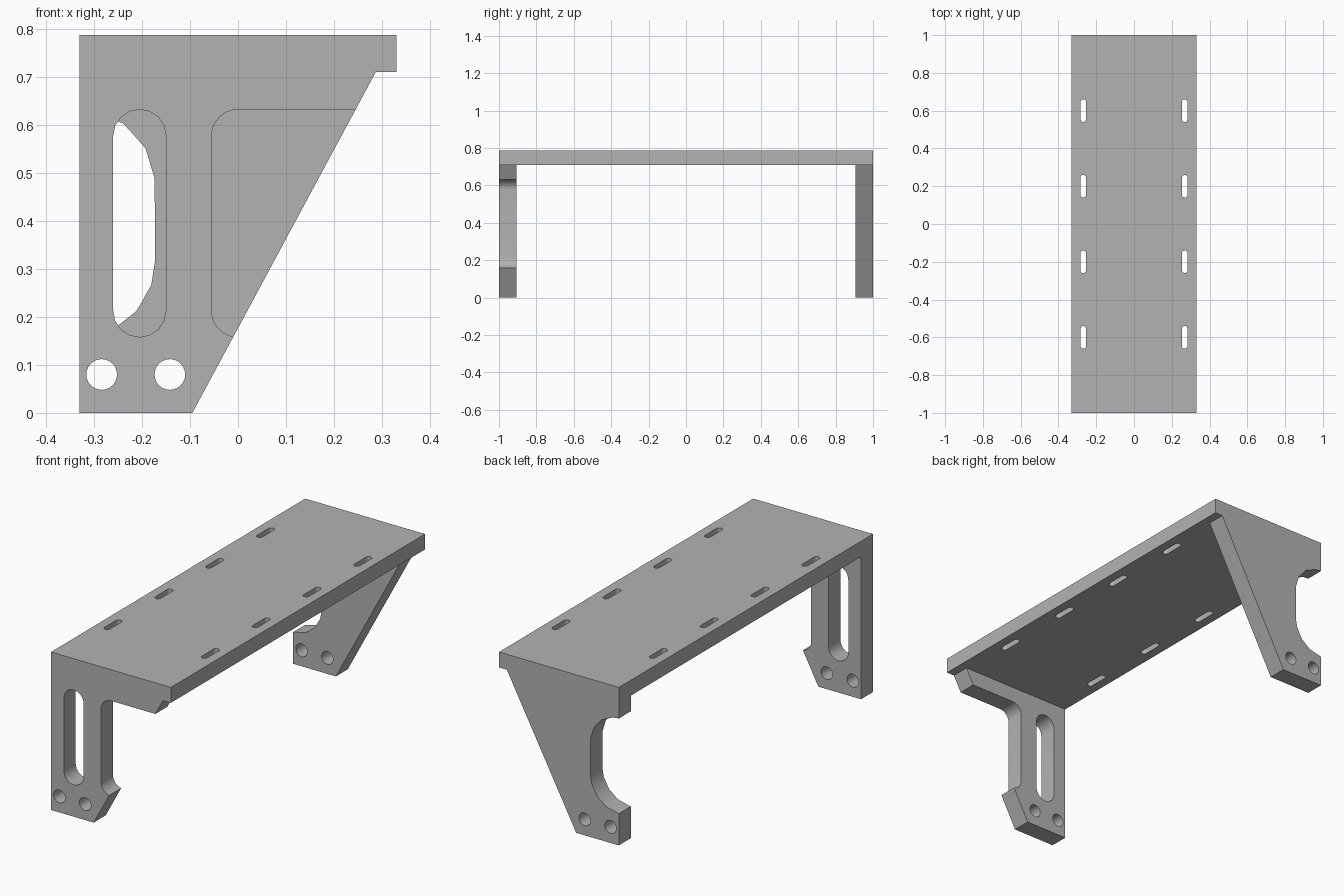
import bpy
import bmesh
from math import cos, sin, radians
from mathutils import Vector

cube = bpy.data.objects.get("Cube")
if cube:
    bpy.data.objects.remove(cube, do_unlink=True)

# Single plain grey finish
grey = bpy.data.materials.new("plain_grey")
grey.use_nodes = True
colour = (0.45, 0.45, 0.45, 1)
grey.diffuse_color = colour
grey.node_tree.nodes["Principled BSDF"].inputs["Base Color"].default_value = colour

HALF_W, HALF_L = 0.33, 1.0
TOP, DECK_BOTTOM = 0.787, 0.71
LEG_THICK = 0.094
CUT_LOW, CUT_HIGH, CUT_R = 0.158, 0.632, 0.055


def arc(cx, cy, r, angles):
    return [(cx + r * cos(radians(a)), cy + r * sin(radians(a))) for a in angles]


def sweep(start, end, steps):
    return [start + (end - start) * i / steps for i in range(steps + 1)]


def circle(cx, cy, r):
    return arc(cx, cy, r, sweep(0, 360, 24)[:-1])


def slot(cx, low, high, r):
    return (arc(cx, high - r, r, sweep(0, 180, 8))
            + arc(cx, low + r, r, sweep(180, 360, 8)))


def prism(name, loops, place, depth):
    """Fill an outline with holes, then extrude it into a solid plate."""
    bm = bmesh.new()
    for loop in loops:
        verts = [bm.verts.new(place(u, v)) for u, v in loop]
        for a, b in zip(verts, verts[1:] + verts[:1]):
            bm.edges.new((a, b))
    bmesh.ops.triangle_fill(bm, edges=bm.edges[:], use_beauty=True)
    result = bmesh.ops.extrude_face_region(bm, geom=bm.faces[:], use_keep_orig=True)
    moved = [g for g in result["geom"] if isinstance(g, bmesh.types.BMVert)]
    bmesh.ops.translate(bm, verts=moved, vec=Vector(depth))
    bmesh.ops.recalc_face_normals(bm, faces=bm.faces[:])
    mesh = bpy.data.meshes.new(name)
    bm.to_mesh(mesh)
    bm.free()
    mesh.materials.append(grey)
    obj = bpy.data.objects.new(name, mesh)
    bpy.context.collection.objects.link(obj)
    bpy.ops.object.select_all(action="DESELECT")
    obj.select_set(True)
    bpy.context.view_layer.objects.active = obj
    bpy.ops.object.shade_smooth_by_angle(angle=radians(32))


def slant(z):
    """Position of the sloping leg edge at a height."""
    return -0.095 + (0.287 + 0.095) * z / DECK_BOTTOM


# Deck with two rows of mounting slots
deck = [[(-HALF_W, -HALF_L), (HALF_W, -HALF_L), (HALF_W, HALF_L), (-HALF_W, HALF_L)]]
for x in (-0.268, 0.268):
    for y in (-0.6, -0.2, 0.2, 0.6):
        deck.append(slot(x, y - 0.06, y + 0.06, 0.015))
prism("deck", deck, lambda u, v: (u, v, DECK_BOTTOM), (0, 0, TOP - DECK_BOTTOM))

# Shared screw holes and leg corners
holes = [circle(x, 0.08, 0.032) for x in (-0.284, -0.142)]
foot = [(-HALF_W, 0), (slant(0), 0)]
head = [(slant(DECK_BOTTOM), DECK_BOTTOM), (-HALF_W, DECK_BOTTOM)]

# Front leg: long slot and an open cutout toward the sloping edge
cutout = ([(slant(CUT_LOW), CUT_LOW)]
          + arc(0, CUT_LOW + CUT_R, CUT_R, sweep(270, 180, 8)[2:])
          + arc(0, CUT_HIGH - CUT_R, CUT_R, sweep(180, 90, 8))
          + [(slant(CUT_HIGH), CUT_HIGH)])
front = [foot + cutout + head, slot(-0.205, CUT_LOW, CUT_HIGH, CUT_R)] + holes
prism("front_leg", front, lambda u, v: (u, -HALF_L, v), (0, LEG_THICK, 0))

# Back leg: rounded bite out of the upright edge
R = 0.157
notch = (arc(-HALF_W, CUT_HIGH - R, R, (90, 78, 54, 29, 5))
         + arc(-HALF_W, CUT_LOW + R, R, (0, -18, -41, -63, -90)))
back = [foot + head + notch] + holes
prism("back_leg", back, lambda u, v: (u, HALF_L - LEG_THICK, v), (0, LEG_THICK, 0))
